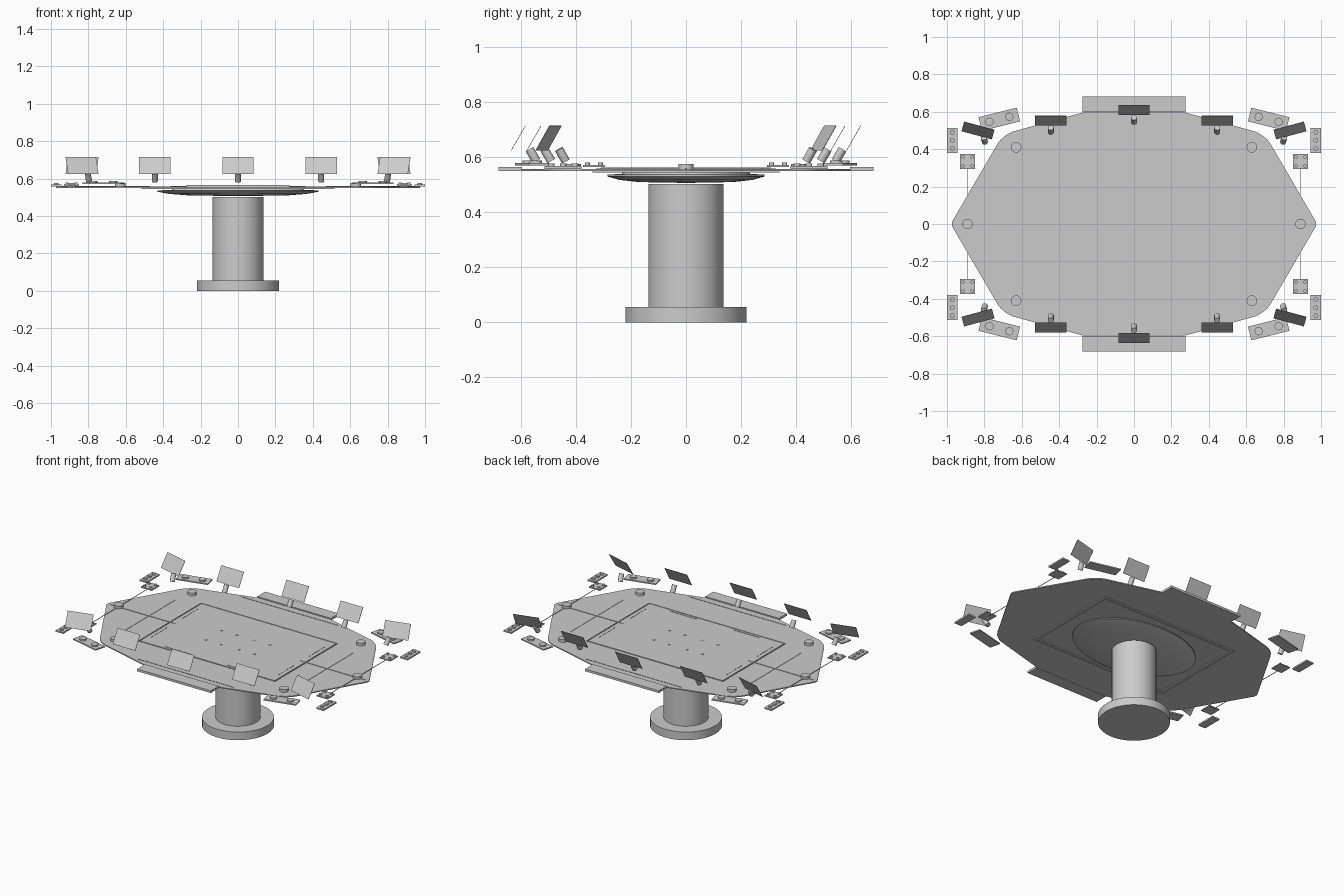
import bpy, bmesh, math
from mathutils import Matrix, Vector

cube = bpy.data.objects.get("Cube")
if cube:
    bpy.data.objects.remove(cube, do_unlink=True)

grey = bpy.data.materials.new("plain_grey")
grey.use_nodes = True
grey.diffuse_color = (0.6, 0.6, 0.6, 1)
grey.node_tree.nodes["Principled BSDF"].inputs["Base Color"].default_value = (0.6, 0.6, 0.6, 1)
SIGNS = (-1, 1)
CORNERS = [(sx, sy) for sx in SIGNS for sy in SIGNS]


def finish(name, bm, smooth=False):
    bmesh.ops.recalc_face_normals(bm, faces=bm.faces)
    mesh = bpy.data.meshes.new(name)
    bm.to_mesh(mesh)
    bm.free()
    mesh.materials.append(grey)
    obj = bpy.data.objects.new(name, mesh)
    bpy.context.collection.objects.link(obj)
    if smooth:
        bpy.ops.object.select_all(action="DESELECT")
        obj.select_set(True)
        bpy.context.view_layer.objects.active = obj
        bpy.ops.object.shade_smooth_by_angle(angle=math.radians(35))
    return obj


def add_box(bm, center, size, rot=None):
    m = Matrix.Translation(center) @ (rot or Matrix()) @ Matrix.Diagonal((*size, 1))
    bmesh.ops.create_cube(bm, size=1, matrix=m)


def add_disc(bm, center, radius, depth, rot=None, sides=20):
    m = Matrix.Translation(center) @ (rot or Matrix())
    bmesh.ops.create_cone(bm, cap_ends=True, segments=sides, radius1=radius,
                          radius2=radius, depth=depth, matrix=m)


def yaw(degrees):
    return Matrix.Rotation(math.radians(degrees), 4, "Z")


def pitch(degrees):
    return Matrix.Rotation(math.radians(degrees), 4, "X")


# Pedestal column and foot
for name, radius, low, high in (("pedestal_foot", 0.22, 0, 0.055),
                                ("pedestal_column", 0.137, 0.055, 0.503)):
    bm = bmesh.new()
    add_disc(bm, (0, 0, (low + high) / 2), radius, high - low, sides=40)
    finish(name, bm, True)

# Oval dish under the table, lathed then stretched
bm = bmesh.new()
profile = [(0, 0.507), (0.6, 0.51), (0.85, 0.518), (1, 0.53), (1, 0.537), (0.82, 0.54), (0.8, 0.55), (0, 0.55)]
verts = [bm.verts.new((r, 0, z)) for r, z in profile]
edges = [bm.edges.new(pair) for pair in zip(verts, verts[1:])]
bmesh.ops.spin(bm, geom=verts + edges, cent=(0, 0, 0), axis=(0, 0, 1),
               angle=math.tau, steps=48, use_merge=True)
bmesh.ops.remove_doubles(bm, verts=bm.verts, dist=0.0001)
bmesh.ops.scale(bm, vec=(0.43, 0.285, 1), verts=bm.verts)
finish("under_dish", bm, True)

# Table top with rounded corners and a rectangular opening
bm = bmesh.new()
side = [(0.7, 0.48), (0.27, 0.597)]
half = [(0.98, 0)] + side + [(-x, y) for x, y in reversed(side)]
outline = half + [(-x, -y) for x, y in half]
face = bm.faces.new([bm.verts.new((x, y, 0.551)) for x, y in outline])
for reach, radius in ((0.9, 0.02), (0.65, 0.06)):
    picked = [v for v in bm.verts if reach < abs(v.co.x) < reach + 0.1]
    bmesh.ops.bevel(bm, geom=picked, offset=radius, segments=4, profile=0.5, affect="VERTICES")
result = bmesh.ops.extrude_face_region(bm, geom=bm.faces[:])
top = [g for g in result["geom"] if isinstance(g, bmesh.types.BMVert)]
bmesh.ops.translate(bm, vec=(0, 0, 0.007), verts=top)
table = finish("table_top", bm)

bm = bmesh.new()
add_box(bm, (0, 0, 0.555), (1.02, 0.67, 0.1))
cutter = finish("opening_cutter", bm)
cutter.hide_render = True
cutter.hide_set(True)
cut = table.modifiers.new("opening", "BOOLEAN")
cut.operation = "DIFFERENCE"
cut.solver = "EXACT"
cut.object = cutter

# Centre panel and the frame below it
bm = bmesh.new()
add_box(bm, (0, 0, 0.555), (1.006, 0.656, 0.008))
finish("centre_panel", bm)
bm = bmesh.new()
for s in SIGNS:
    add_box(bm, (0, s * 0.33, 0.549), (1.03, 0.02, 0.008))
    add_box(bm, (s * 0.505, 0, 0.549), (0.02, 0.68, 0.008))
finish("panel_frame", bm)

# Thin seams and dashes on the surface
bm = bmesh.new()
for s in SIGNS:
    add_box(bm, (s * 0.71, 0, 0.559), (0.48, 0.007, 0.004))
    add_box(bm, (s * 0.665, 0, 0.5585), (0.004, 0.56, 0.003))
    add_box(bm, (0, s * 0.55, 0.5585), (0.72, 0.003, 0.003))
    add_box(bm, (s * 0.235, -0.31, 0.5595), (0.2, 0.003, 0.003))
    add_box(bm, (s * 0.89, 0, 0.561), (0.003, 0.62, 0.003))
    for t in SIGNS:
        for i in range(6):
            add_box(bm, (s * 0.475, t * (0.09 + i * 0.03), 0.5595), (0.003, 0.018, 0.003))
finish("surface_seams", bm)

# Dots on the centre panel
bm = bmesh.new()
for sx, sy in CORNERS:
    for x in (0.065, 0.18):
        add_disc(bm, (sx * x, sy * 0.082, 0.56), 0.01, 0.003, sides=12)
finish("panel_dots", bm)

# Round caps on the table
bm = bmesh.new()
for x, y in [(sx * 0.63, sy * 0.41) for sx, sy in CORNERS] + [(-0.89, 0), (0.89, 0)]:
    add_disc(bm, (x, y, 0.567), 0.028, 0.018)
finish("round_caps", bm, True)

# Front and back ledges
for name, s in (("front_ledge", -1), ("back_ledge", 1)):
    bm = bmesh.new()
    add_box(bm, (0, s * 0.64, 0.5575), (0.55, 0.085, 0.015))
    finish(name, bm)

# Control plates with buttons around each corner
for sx, sy in CORNERS:
    label = ("front" if sy < 0 else "back") + ("_left" if sx > 0 else "_right")

    def plate(name, center, size, buttons, radius, angle=0):
        bm = bmesh.new()
        spin = yaw(angle)
        c = Vector(center)
        add_box(bm, c, size, spin)
        for x, y in buttons:
            add_disc(bm, c + spin @ Vector((x, y, size[2] / 2 + 0.004)), radius, 0.01, sides=16)
        finish(label + name, bm, True)

    plate("_twin_plate", (sx * 0.72, sy * 0.56, 0.575), (0.21, 0.075, 0.008),
          [(-0.055, 0), (0.055, 0)], 0.022, -14 * sx * sy)
    plate("_square_plate", (sx * 0.89, sy * 0.335, 0.568), (0.08, 0.08, 0.007),
          [(x * 0.024, y * 0.024) for x, y in CORNERS], 0.009)
    plate("_long_plate", (sx * 0.972, sy * 0.447, 0.563), (0.055, 0.135, 0.01),
          [(0, -0.043), (0, 0), (0, 0.043)], 0.012)

# Tilted screens and their stalks along both long sides
for sy, row in ((-1, "front"), (1, "back")):
    for i, sx in ((0, -1), (1, -1), (2, 0), (3, 1), (4, 1)):
        corner = i in (0, 4)
        x, y, stalk_x, stalk_y = ((0.834, 0.5, 0.8, 0.45) if corner else
                                  (0.445, 0.553, 0.445, 0.503) if sx else (0, 0.61, 0, 0.557))
        turn = 15 * sx * sy if corner else 0
        bm = bmesh.new()
        add_box(bm, (sx * x, sy * y, 0.67), (0.168, 0.002, 0.104), yaw(turn) @ pitch(-30))
        finish(f"{row}_screen_{i + 1}", bm)
        bm = bmesh.new()
        add_disc(bm, (sx * stalk_x, sy * stalk_y, 0.608), 0.016, 0.05,
                 yaw(-turn) @ pitch(-30 * sy), 16)
        finish(f"{row}_stalk_{i + 1}", bm, True)
